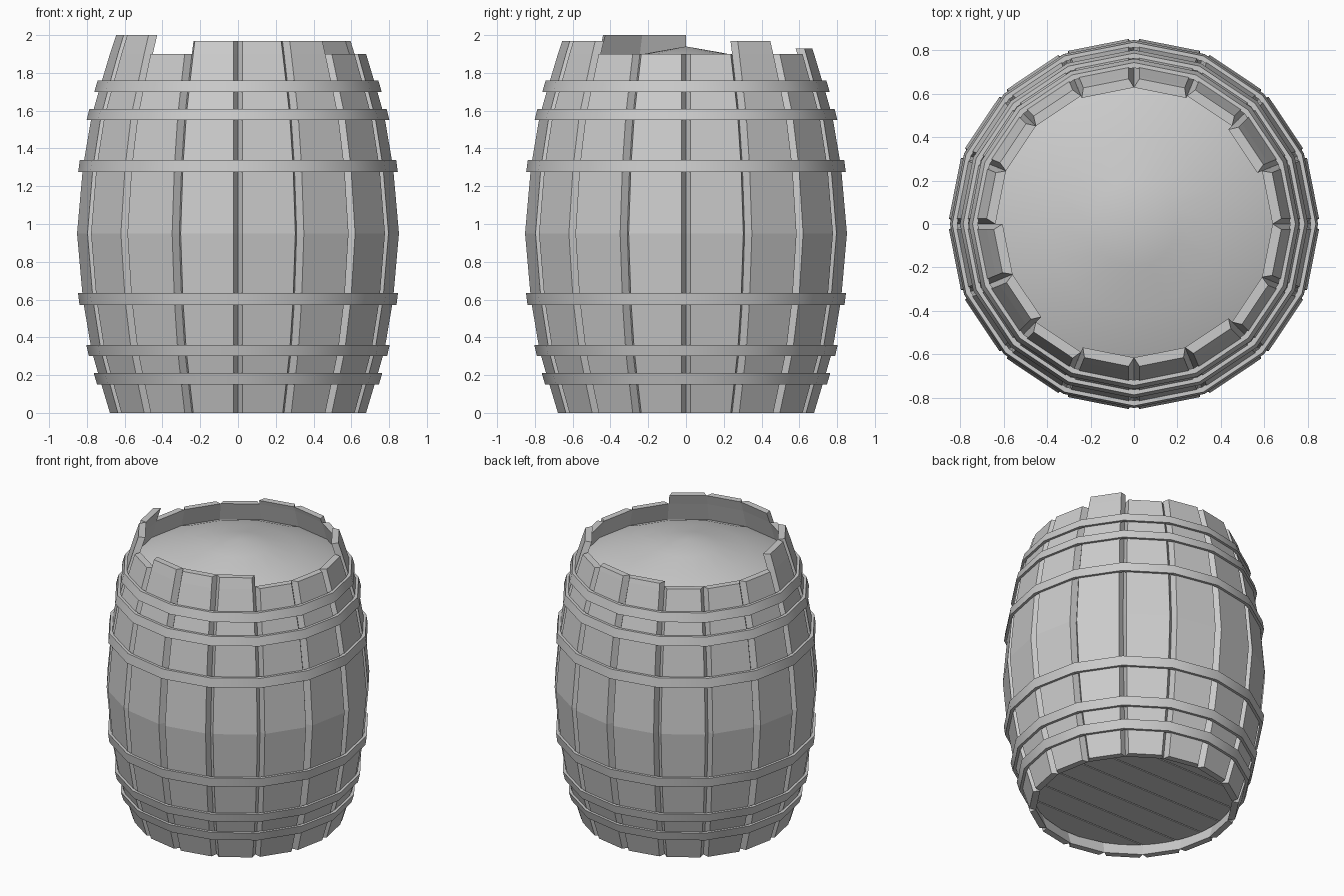
import bpy, math
from mathutils import Vector

if "Cube" in bpy.data.objects:
    bpy.data.objects.remove(bpy.data.objects["Cube"])

SIDES = 16
STEP = math.tau / SIDES
WALL = 0.045      # stave thickness
GAP = 0.025       # half width of the open groove between staves

mat = bpy.data.materials.new("plain_grey")
mat.use_nodes = True
COLOR = (0.6, 0.6, 0.6, 1)
mat.diffuse_color = COLOR
mat.node_tree.nodes["Principled BSDF"].inputs["Base Color"].default_value = COLOR

# Barrel silhouette: (height, corner radius), mirrored about the belly
half = [(0, 0.683), (0.18, 0.737), (0.33, 0.78), (0.6, 0.826)]
PROFILE = half + [(0.95, 0.857)] + [(1.9 - z, r) for z, r in reversed(half)]


def radius_at(z):
    for (z0, r0), (z1, r1) in zip(PROFILE, PROFILE[1:]):
        if z <= z1:
            return r0 + (r1 - r0) * (z - z0) / (z1 - z0)
    return PROFILE[-1][1] - (z - 1.9) * 0.33


def add_mesh(name, verts, faces, smooth=None):
    mesh = bpy.data.meshes.new(name)
    mesh.from_pydata(verts, [], faces)
    mesh.materials.append(mat)
    obj = bpy.data.objects.new(name, mesh)
    bpy.context.collection.objects.link(obj)
    if smooth:
        bpy.ops.object.select_all(action='DESELECT')
        obj.select_set(True)
        bpy.context.view_layer.objects.active = obj
        bpy.ops.object.shade_smooth_by_angle(angle=math.radians(smooth))
    return obj


def polar(r, a, z):
    return Vector((r * math.cos(a), r * math.sin(a), z))


def loft(sections, closed=False):
    """Join equal closed sections with quads, capping the ends or closing the loop."""
    n, m = len(sections[0]), len(sections)
    verts = [v for s in sections for v in s]
    faces = []
    for j in range(m if closed else m - 1):
        k = (j + 1) % m
        for i in range(n):
            h = (i + 1) % n
            faces.append((j * n + i, j * n + h, k * n + h, k * n + i))
    if not closed:
        faces.append(tuple(reversed(range(n))))
        faces.append(tuple(range((m - 1) * n, m * n)))
    return verts, faces


# Staves with broken, uneven tops
TOPS = [1.9, 1.97, 1.9, 1.93, 1.93, 1.9, 1.9, 1.9,
        2.0, 2.0, 1.9, 1.97, 1.97, 1.97, 1.9, 1.9]


def stave_section(a, z):
    r = radius_at(z)
    o0, o1 = polar(r, a, z), polar(r, a + STEP, z)
    i0, i1 = polar(r - WALL, a, z), polar(r - WALL, a + STEP, z)
    side = (o1 - o0).normalized() * GAP
    return [o0 + side, o1 - side, i1, i0]


for i, top in enumerate(TOPS):
    levels = [z for z, r in PROFILE if z < 1.9] + [top]
    if top > 1.9:
        levels.insert(-1, 1.9)
    add_mesh(f"stave_{i + 1}", *loft([stave_section(i * STEP, z) for z in levels]))

# Hoops, following the slope of the staves
HOOPS = [(0.15, 0.21), (0.30, 0.36), (0.57, 0.635)]
HOOPS += [(1.91 - b, 1.91 - a) for a, b in HOOPS]
for i, (low, high) in enumerate(HOOPS):
    sections = []
    for s in range(SIDES):
        a = s * STEP
        sections.append([polar(radius_at(z) + off, a, z) for z, off in
                         ((low, -0.006), (low, 0.018), (high, 0.018), (high, -0.006))])
    add_mesh(f"hoop_{i + 1}", *loft(sections, closed=True), smooth=30)

# Domed contents filling the barrel
dome = [(0.68, 1.77), (0.58, 1.81), (0.4, 1.86), (0.2, 1.905)]
verts = [polar(r, s * STEP, z) for r, z in dome for s in range(SIDES)]
faces = [(j * SIDES + s, j * SIDES + (s + 1) % SIDES,
          (j + 1) * SIDES + (s + 1) % SIDES, (j + 1) * SIDES + s)
         for j in range(len(dome) - 1) for s in range(SIDES)]
verts.append(Vector((0, 0, 1.94)))
last = (len(dome) - 1) * SIDES
faces += [(last + s, last + (s + 1) % SIDES, len(verts) - 1) for s in range(SIDES)]
add_mesh("contents", verts, faces, smooth=60)

# Base planks running along x, recessed above the lower rim
PLANKS = 7
R = 0.65
width = 2 * R / PLANKS
for i in range(PLANKS):
    y0 = -R + i * width + 0.004
    y1 = -R + (i + 1) * width - 0.004
    ys = [y0 + (y1 - y0) * t / 4 for t in range(5)]
    ends = [(math.sqrt(R * R - y * y), y) for y in ys]
    outline = ends + [(-x, y) for x, y in reversed(ends)]
    add_mesh(f"base_plank_{i + 1}",
             *loft([[Vector((x, y, z)) for x, y in outline] for z in (0.08, 0.12)]))
